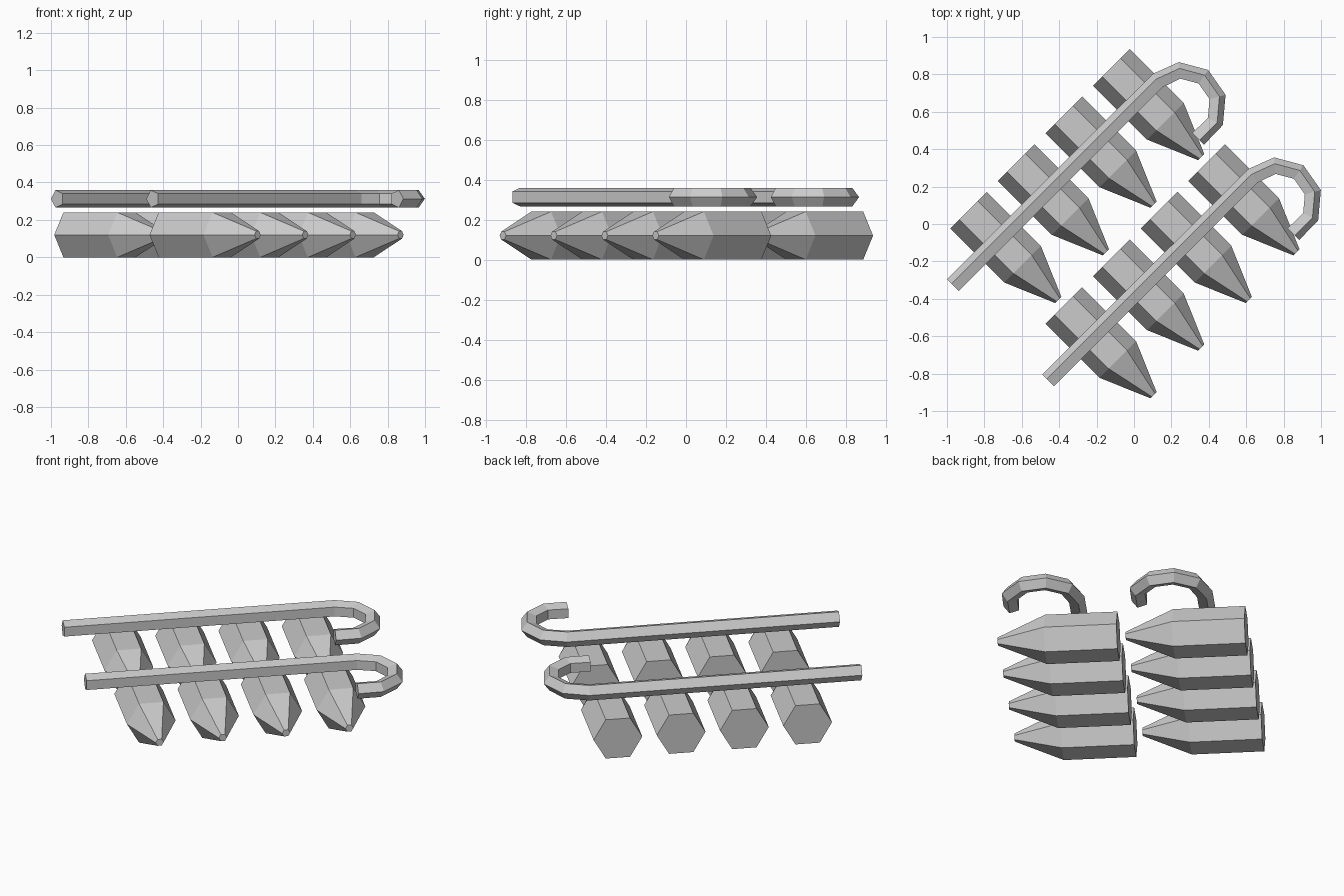
import bpy, bmesh
from math import sin, cos, pi, radians
from mathutils import Vector

if "Cube" in bpy.data.objects:
    bpy.data.objects.remove(bpy.data.objects["Cube"])

grey = bpy.data.materials.new("plain_grey")
grey.diffuse_color = (0.6, 0.6, 0.6, 1)
grey.use_nodes = True
grey.node_tree.nodes["Principled BSDF"].inputs["Base Color"].default_value = grey.diffuse_color
UP = Vector((0, 0, 1))


def sweep(name, path, radii, sides):
    """Capped tube with flat faces; its first corner points left of the path."""
    pts = [Vector(p) for p in path]
    bm = bmesh.new()
    rings = []
    for i, p in enumerate(pts):
        before = (p - pts[i - 1]).normalized() if i > 0 else Vector()
        after = (pts[i + 1] - p).normalized() if i < len(pts) - 1 else Vector()
        left = UP.cross((before + after).normalized())
        angles = [2 * pi * k / sides for k in range(sides)]
        rings.append([bm.verts.new(p + radii[i] * (left * cos(a) + UP * sin(a)))
                      for a in angles])
    for a, b in zip(rings, rings[1:]):
        for k in range(sides):
            j = (k + 1) % sides
            bm.faces.new((a[k], a[j], b[j], b[k]))
    bm.faces.new(rings[0])
    bm.faces.new(rings[-1])
    bmesh.ops.recalc_face_normals(bm, faces=bm.faces)
    mesh = bpy.data.meshes.new(name)
    bm.to_mesh(mesh)
    bm.free()
    mesh.materials.append(grey)
    obj = bpy.data.objects.new(name, mesh)
    bpy.context.collection.objects.link(obj)


STEP = 0.2547                      # spacing between pegs on x and y
for row in range(2):
    shift = Vector((-2 * STEP, 2 * STEP, 0)) * row

    # Four pointed six-sided pegs lying on the ground
    for i in range(4):
        back = Vector((-0.375, -0.436, 0.12)) + shift + Vector((STEP, STEP, 0)) * i
        path = [back + Vector((d, -d, 0)) for d in (0, 0.288, 0.48)]
        sweep(f"pointed_peg_{row}_{i}", path, (0.1386, 0.1386, 0.023), 6)

    # Five-sided hooked rod above the pegs
    centre = Vector((0.77, 0.12, 0.3125))
    path = [Vector((-0.456, -0.840, 0.3125))]
    for k in range(6):
        a = radians(135 - 40 * k)
        path.append(centre + 0.188 * Vector((cos(a), sin(a), 0)))
    sweep(f"hooked_rod_{row}", [p + shift for p in path], [0.049] * 7, 5)
